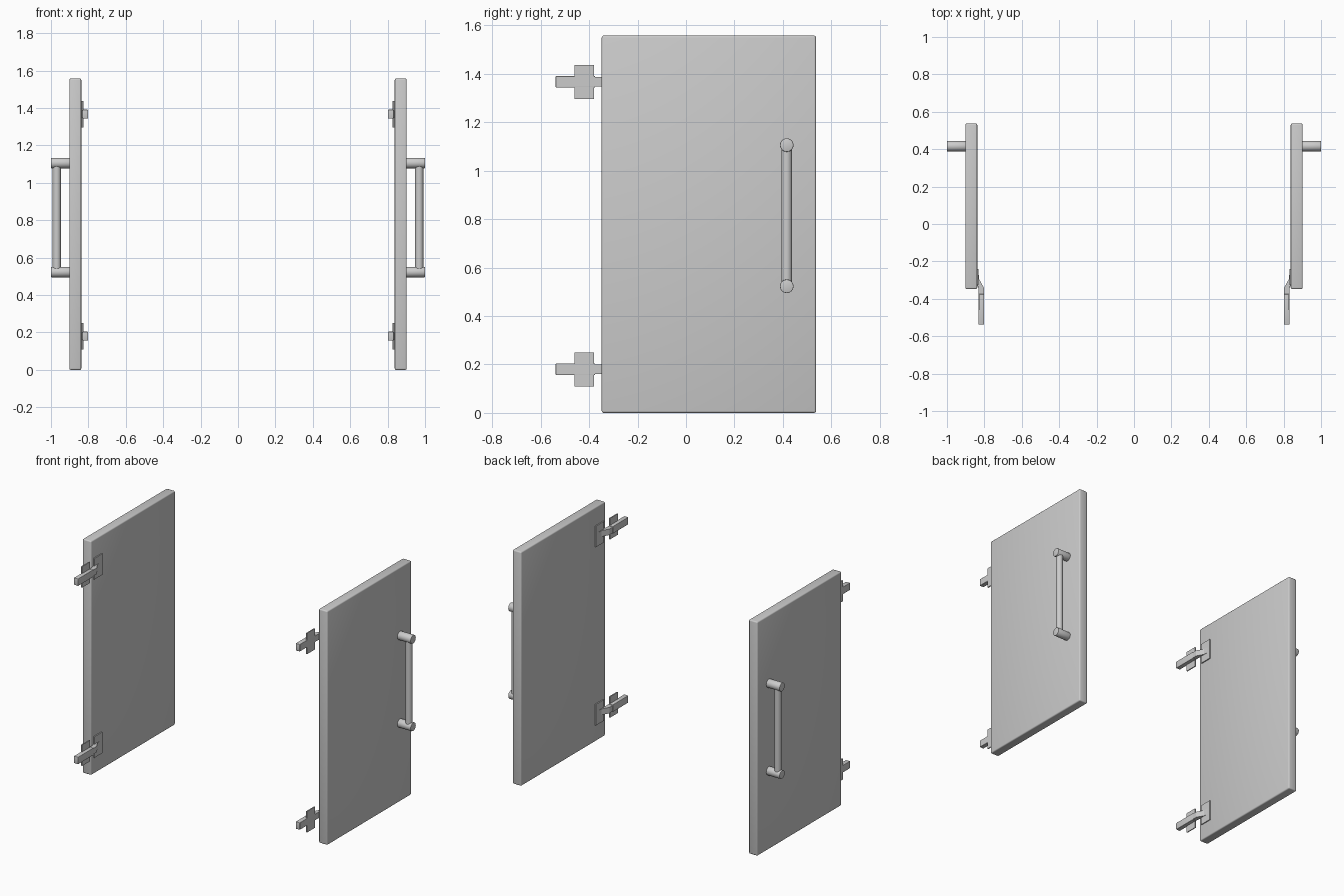
import bpy, bmesh
from mathutils import Vector

if "Cube" in bpy.data.objects:
    bpy.data.objects.remove(bpy.data.objects["Cube"])


def finish(bm, name, smooth=False):
    bmesh.ops.recalc_face_normals(bm, faces=bm.faces[:])
    me = bpy.data.meshes.new(name)
    bm.to_mesh(me)
    bm.free()
    ob = bpy.data.objects.new(name, me)
    bpy.context.collection.objects.link(ob)
    if smooth:
        bpy.context.view_layer.objects.active = ob
        bpy.ops.object.select_all(action='DESELECT')
        ob.select_set(True)
        bpy.ops.object.shade_smooth_by_angle()
    return ob


def bevel(bm, edges, width, segments):
    bmesh.ops.bevel(bm, geom=edges, offset=width, segments=segments,
                    profile=0.5, affect='EDGES')


def box(name, lo, hi, width=0):
    bm = bmesh.new()
    bmesh.ops.create_cube(bm, size=1)
    lo, hi = Vector(lo), Vector(hi)
    for v in bm.verts:
        v.co = Vector([(lo[i] + hi[i]) / 2 + v.co[i] * (hi[i] - lo[i]) for i in range(3)])
    if width:
        bevel(bm, bm.edges[:], width, 3)
    return finish(bm, name, width > 0)


def rod(name, a, b, radius, rim=0):
    a, b = Vector(a), Vector(b)
    bm = bmesh.new()
    bmesh.ops.create_cone(bm, cap_ends=True, segments=32, radius1=radius,
                          radius2=radius, depth=(b - a).length)
    if rim:
        bevel(bm, [e for e in bm.edges if abs(e.verts[0].co.z - e.verts[1].co.z) < 1e-5], rim, 2)
    rot = (b - a).to_track_quat('Z', 'Y')
    for v in bm.verts:
        v.co = rot @ v.co + (a + b) / 2
    return finish(bm, name, True)


def arm(name, s, z, half):
    # bent hinge arm: side profile in x/y, extruded along z
    profile = [(0.803, -0.535), (0.803, -0.34), (0.828, -0.295), (0.832, -0.25),
               (0.841, -0.25), (0.841, -0.31), (0.832, -0.345), (0.832, -0.535)]
    bm = bmesh.new()
    f = bm.faces.new([bm.verts.new((s * x, y, z - half)) for x, y in profile])
    r = bmesh.ops.extrude_face_region(bm, geom=[f])
    bmesh.ops.translate(bm, vec=(0, 0, 2 * half),
                        verts=[g for g in r['geom'] if isinstance(g, bmesh.types.BMVert)])
    return finish(bm, name)


def slab(name, s, x0, x1, y0, y1, z0, z1, width=0):
    xs = sorted((s * x0, s * x1))
    return box(name, (xs[0], y0, z0), (xs[1], y1, z1), width)


for side, s in (("left", -1), ("right", 1)):
    # door panel
    slab(f"{side}_door", s, 0.838, 0.902, -0.348, 0.537, 0.0, 1.558, 0.008)

    # bar handle on the outer face
    for level, z in (("lower", 0.523), ("upper", 1.106)):
        rod(f"{side}_{level}_handle_post", (s * 0.895, 0.416, z), (s, 0.416, z), 0.028, 0.003)
    rod(f"{side}_handle_bar", (s * 0.969, 0.416, 0.53), (s * 0.969, 0.416, 1.1), 0.022)

    # hinges on the inner face
    for level, z in (("lower", 0.18), ("upper", 1.367)):
        n = f"{side}_{level}_hinge"
        arm(f"{n}_arm", s, z, 0.02)
        slab(f"{n}_cover", s, 0.801, 0.832, -0.538, -0.375, z - 0.024, z + 0.024, 0.003)
        slab(f"{n}_mounting_plate", s, 0.825, 0.832, -0.461, -0.379, z - 0.07, z + 0.07)
        slab(f"{n}_door_plate", s, 0.831, 0.840, -0.325, -0.24, z - 0.07, z + 0.07)
